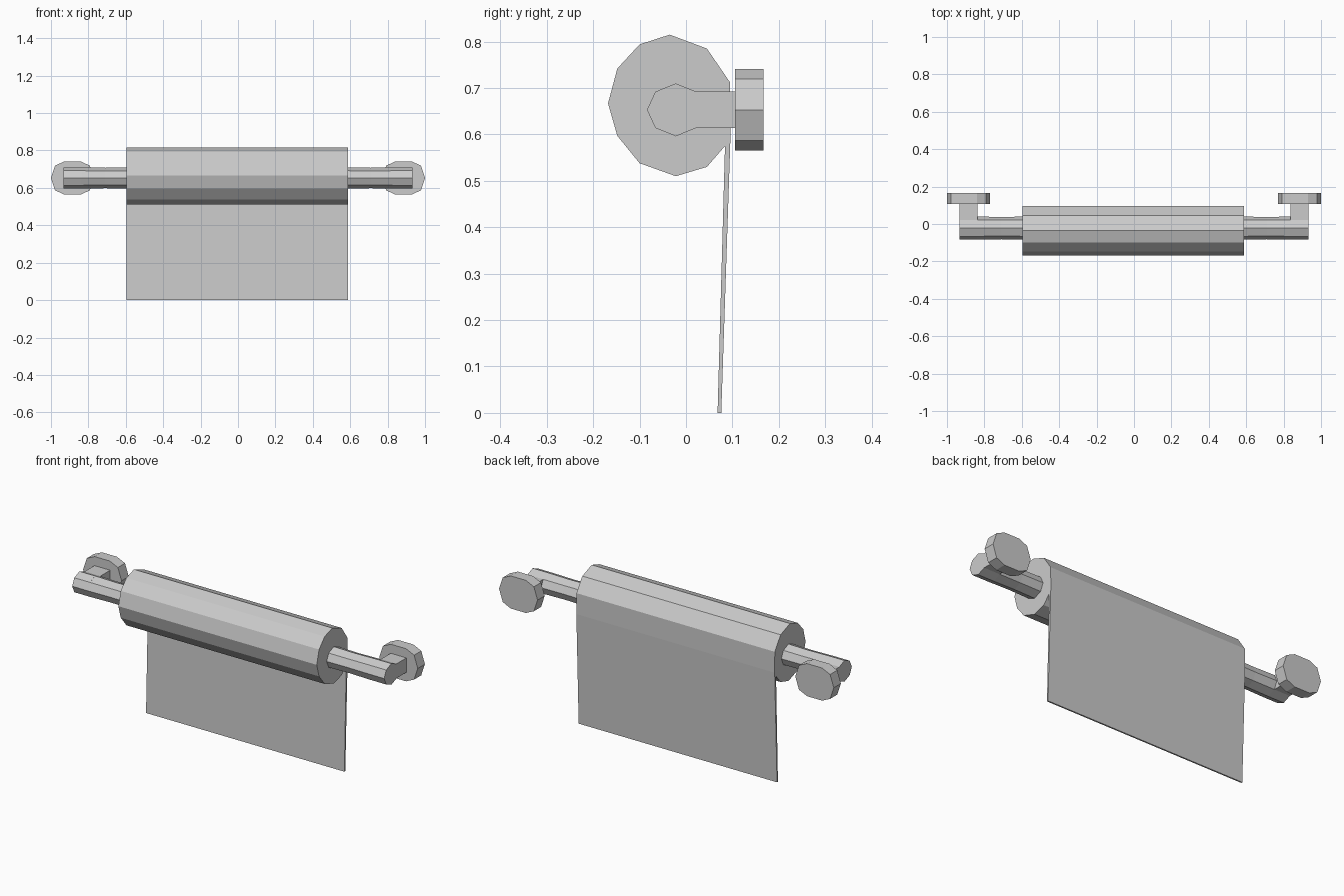
import bpy, bmesh

if "Cube" in bpy.data.objects:
    bpy.data.objects.remove(bpy.data.objects["Cube"])


def loft(name, rings):
    """Skin a list of equal-length point rings and cap both ends."""
    bm = bmesh.new()
    loops = [[bm.verts.new(p) for p in ring] for ring in rings]
    n = len(loops[0])
    for a, b in zip(loops, loops[1:]):
        for i in range(n):
            j = (i + 1) % n
            bm.faces.new((a[i], a[j], b[j], b[i]))
    bm.faces.new(loops[0])
    bm.faces.new(loops[-1])
    bmesh.ops.recalc_face_normals(bm, faces=bm.faces[:])
    me = bpy.data.meshes.new(name)
    bm.to_mesh(me)
    bm.free()
    ob = bpy.data.objects.new(name, me)
    bpy.context.collection.objects.link(ob)
    return ob


def prism_x(name, profile, x0, x1):
    return loft(name, [[(x, y, z) for y, z in profile] for x in (x0, x1)])


# paper roll
roll = [(-0.035, 0.815), (0.045, 0.785), (0.095, 0.712), (0.095, 0.62),
        (0.084, 0.575), (0.045, 0.53), (-0.022, 0.51), (-0.10, 0.538),
        (-0.148, 0.597), (-0.168, 0.667), (-0.148, 0.742), (-0.10, 0.794)]
prism_x("paper_roll", roll, -0.597, 0.588)

# hanging sheet
sheet = [(0.095, 0.712), (0.096, 0.60), (0.076, 0), (0.068, 0),
         (0.084, 0.575), (0.085, 0.62)]
prism_x("hanging_sheet", sheet, -0.597, 0.588)

# octagonal bar section around its axis, starting on the wall side
CY, CZ = -0.022, 0.653
octagon = [(0.062, 0), (0.044, 0.039), (0, 0.057), (-0.044, 0.039),
           (-0.062, 0), (-0.044, -0.039), (0, -0.057), (0.044, -0.039)]
elbow = [(CY + y, CZ + z) for y, z in octagon[1:]]
elbow += [(0.11, CZ - 0.039), (0.11, CZ + 0.039)]

# wall flange outline
right = [(0.045, 0.088), (0.093, 0.066), (0.115, 0), (0.093, -0.066), (0.045, -0.088)]
flange = right + [(-x, z) for x, z in reversed(right)]

for side, s in (("left", -1), ("right", 1)):
    # bar, slightly waisted between the roll and the elbow
    loft(side + "_bar", [[(s * x, CY + k * y, CZ + k * z) for y, z in octagon]
                         for x, k in ((0.57, 1), (0.71, 0.96), (0.84, 1))])
    # elbow turning back to the wall
    prism_x(side + "_elbow", elbow, s * 0.838, s * 0.932)
    # wall flange
    loft(side + "_wall_flange", [[(s * 0.885 + x, y, CZ + z) for x, z in flange]
                                 for y in (0.106, 0.167)])
